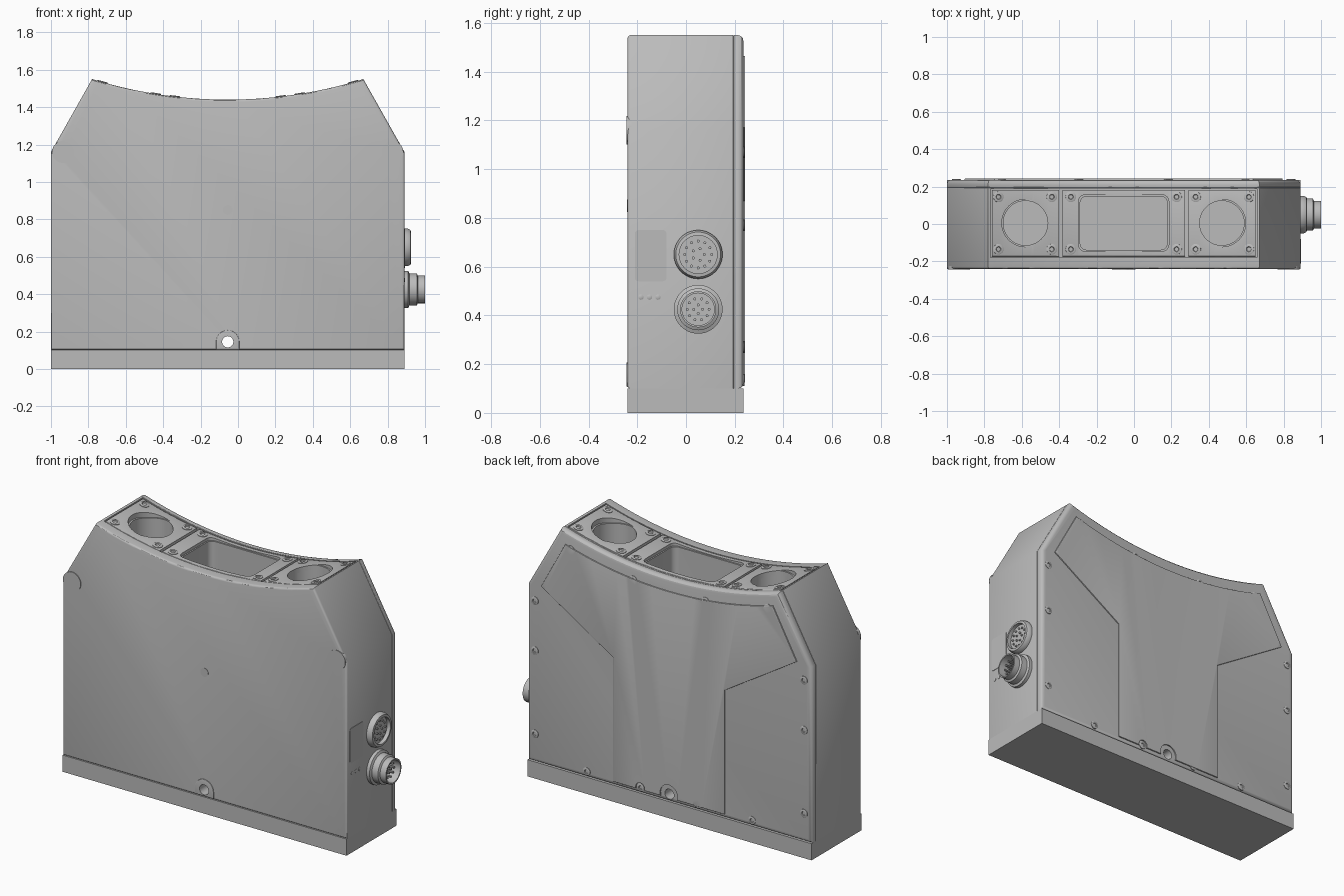
import bpy, bmesh, math
from mathutils import Vector, Matrix

if "Cube" in bpy.data.objects:
    bpy.data.objects.remove(bpy.data.objects["Cube"])

C = -0.055                     # centre line of the housing
HALF, SHOULDER = 0.945, 1.16   # half width, height where the slopes start
PEAK, DIP = 0.725, 1.44        # half width of the curved top, its lowest point
R = 2.444                      # radius of the curved top
FRONT, SEAM, BACK = -0.24, 0.195, 0.236

grey = bpy.data.materials.new("machined_grey")
grey.use_nodes = True
grey.diffuse_color = (0.5, 0.5, 0.5, 1)
grey.node_tree.nodes["Principled BSDF"].inputs["Base Color"].default_value = (0.5, 0.5, 0.5, 1)
parts = []


def finish(name, bm, cutter=False):
    bmesh.ops.recalc_face_normals(bm, faces=bm.faces[:])
    mesh = bpy.data.meshes.new(name)
    bm.to_mesh(mesh)
    bm.free()
    mesh.materials.append(grey)
    obj = bpy.data.objects.new(name, mesh)
    bpy.context.scene.collection.objects.link(obj)
    obj.hide_render = cutter
    if not cutter:
        parts.append(obj)
    return obj


def prism(name, pts, y0, y1, front=0, back=0, cutter=False):
    """Extrude an x/z outline along y, rounding the front and back rims."""
    bm = bmesh.new()
    face = bm.faces.new([bm.verts.new((C + x, y0, z)) for x, z in pts])
    out = bmesh.ops.extrude_face_region(bm, geom=[face], use_keep_orig=True)
    verts = [v for v in out["geom"] if isinstance(v, bmesh.types.BMVert)]
    bmesh.ops.translate(bm, verts=verts, vec=(0, y1 - y0, 0))
    bmesh.ops.recalc_face_normals(bm, faces=bm.faces[:])
    for y, width in ((y0, front), (y1, back)):
        if width:
            rim = [e for e in bm.edges if all(abs(v.co.y - y) < 1e-6 for v in e.verts)]
            bmesh.ops.bevel(bm, geom=rim, offset=width, segments=3, profile=0.5, affect='EDGES')
    return finish(name, bm, cutter)


def box(name, lo, hi, axis=2, radius=0, cutter=False):
    """Box whose edges along one axis are rounded."""
    bm = bmesh.new()
    bmesh.ops.create_cube(bm, size=1)
    lo, hi = Vector(lo), Vector(hi)
    for v in bm.verts:
        v.co = [(lo[i] + hi[i]) / 2 + v.co[i] * (hi[i] - lo[i]) for i in range(3)]
    if radius:
        edges = [e for e in bm.edges if abs(e.verts[0].co[axis] - e.verts[1].co[axis]) > 1e-5]
        bmesh.ops.bevel(bm, geom=edges, offset=radius, segments=6, profile=0.5, affect='EDGES')
    return finish(name, bm, cutter)


def lathe(name, profile, loc, axis, seg=32, cutter=False):
    """Turn a radius/height profile around an axis."""
    bm = bmesh.new()
    profile = [(0, profile[0][1])] + profile
    vs = [bm.verts.new((r, 0, h)) for r, h in profile]
    es = [bm.edges.new(p) for p in zip(vs, vs[1:])]
    bmesh.ops.spin(bm, geom=vs + es, cent=(0, 0, 0), axis=(0, 0, 1),
                   angle=math.tau, steps=seg)
    bmesh.ops.remove_doubles(bm, verts=bm.verts[:], dist=1e-5)
    turn = Vector(axis).to_track_quat('Z', 'Y').to_matrix().to_4x4()
    bm.transform(Matrix.Translation(loc) @ turn)
    return finish(name, bm, cutter)


def rod(name, r, length, loc, axis, seg=24, cutter=False):
    return lathe(name, [(r, 0), (r, length), (0, length)], loc, axis, seg, cutter)


def screw(name, loc, axis, r):
    lathe(name, [(r, -0.004), (r, 0.003), (0.85 * r, 0.005), (0.5 * r, 0.005),
                 (0.4 * r, 0.0005), (0, 0.0005)], loc, axis, 24)


def cut(targets, cutters):
    for obj in targets:
        bpy.context.view_layer.objects.active = obj
        for c in cutters:
            mod = obj.modifiers.new("cut", 'BOOLEAN')
            mod.operation, mod.object, mod.solver = 'DIFFERENCE', c, 'EXACT'
            bpy.ops.object.modifier_apply(modifier=mod.name)
    for c in cutters:
        bpy.data.objects.remove(c)


def top(u):
    return DIP + R - math.sqrt(R * R - u * u)


def arc(u0, u1, lift=0, n=24):
    us = [u0 + (u1 - u0) * i / n for i in range(n + 1)]
    return [(u, top(u) + lift) for u in us]


def strip(name, u0, u1, y0, y1, up, down, bevel=0, cutter=False):
    pts = arc(u0, u1, up) + arc(u1, u0, down)
    return prism(name, pts, y0, y1, bevel, bevel, cutter)


# Housing, rear cover and base slab
outline = ([(-HALF, 0.1), (-HALF, SHOULDER)] + arc(-PEAK, PEAK, n=40)
           + [(HALF, SHOULDER), (HALF, 0.1)])
housing = prism("housing", outline, FRONT, SEAM, 0.012, 0.003)
cover = prism("rear_cover", outline, SEAM, BACK, 0.003, 0.022)
box("base_slab", (C - HALF, FRONT, 0), (C + HALF, BACK, 0.1))

# Raised panel on the rear cover
panel = prism("rear_panel", [(-0.37, 0.125), (-0.37, 0.87), (-0.85, 1.17)]
              + arc(-0.69, 0.69, -0.075)
              + [(0.85, 1.17), (0.37, 0.87), (0.37, 0.125)], BACK - 0.01, 0.243, 0, 0.002)

# Front bosses around the mounting holes
holes = [(-0.88, SHOULDER), (0.88, SHOULDER), (0, 0.145)]
bosses = [rod("corner_boss", 0.059, 0.02, (C + u, FRONT + 0.016, z), (0, -1, 0), 40)
          for u, z in holes[:2]]
arch = [(0.062 * math.cos(a), 0.145 + 0.062 * math.sin(a))
        for a in [math.pi * i / 20 for i in range(21)]]
bosses.append(prism("lower_boss", arch + [(-0.062, 0.107), (0.062, 0.107)],
                    FRONT - 0.004, FRONT + 0.016, 0.002))

# Rear cover screws, with clearance notches in the panel
rear = [(s * u, z) for s in (-1, 1) for u, z in
        ((0.655, 1.44), (0.24, 1.37), (0.895, 1.07), (0.895, 0.77), (0.895, 0.27),
         (0.55, 0.135), (0.19, 0.135))]
for u, z in rear:
    screw("rear_screw", (C + u, BACK, z), (0, 1, 0), 0.024)
cut([panel], [rod("notch", 0.03, 0.1, (C + u, BACK - 0.05, z), (0, 1, 0), 24, True)
              for u, z in rear if z > 1.3 or u * u < 0.1]
    + [rod("notch", 0.058, 0.1, (C + u, BACK - 0.05, z), (0, 1, 0), 32, True)
       for u, z in holes])

# Mounting holes right through
cut([housing, cover] + bosses,
    [rod("bore", 0.03, 0.8, (C + u, -0.4, z), (0, 1, 0), 32, True) for u, z in holes])

# Top channel holding three window frames
Y0, Y1, MID = -0.178, 0.188, 0.005
cut([housing], [strip("channel", -0.712, 0.712, Y0, Y1, 0.1, -0.03, cutter=True)])
frames = [strip("window_frame", a, b, Y0 + 0.005, Y1 - 0.005, 0, -0.03, 0.003)
          for a, b in ((-0.705, -0.345), (-0.328, 0.328), (0.345, 0.705))]

# Deep window openings with a stepped rim
for frame, u in ((frames[0], -0.525), (frames[2], 0.525)):
    at = (C + u, MID, 0.9)
    rim = (C + u, MID, top(u) - 0.008)
    cut([frame], [rod("rim", 0.127, 0.2, rim, (0, 0, 1), 48, True)])
    cut([frame, housing], [rod("opening", 0.119, 1, at, (0, 0, 1), 48, True)])


def window(grow, z):
    return box("window", (C - 0.233 - grow, MID - 0.143 - grow, z),
               (C + 0.233 + grow, MID + 0.143 + grow, 2), 2, 0.035, True)


cut([frames[1]], [window(0.008, DIP - 0.006)])
cut([frames[1], housing], [window(0, 0.85)])

# Frame screws, square to the curve
for s in (-1, 1):
    for u in (0.67, 0.385, 0.283):
        for y in (MID - 0.14, MID + 0.14):
            slope = s * u / R
            screw("frame_screw", (C + s * u, y, top(u)), (-slope, 0, 1), 0.028)

# Plug on the front face
rod("front_plug", 0.026, 0.006, (C, FRONT + 0.004, 0.85), (0, -1, 0), 32)

# Side connectors with pins
SIDE, CY = C + HALF, 0.05
X = (1, 0, 0)
lathe("socket_connector", [(0.1, 0), (0.1, 0.018), (0.092, 0.033), (0.078, 0.035),
                           (0.078, 0.012), (0, 0.012)], (SIDE, CY, 0.65), X, 48)
lathe("plug_connector", [(0.1, 0), (0.1, 0.02), (0.086, 0.026), (0.086, 0.066),
                         (0.074, 0.072), (0.074, 0.11), (0.066, 0.11),
                         (0.066, 0.03), (0, 0.03)], (SIDE, CY, 0.425), X, 48)
for z, start, length, rings in ((0.65, 0.01, 0.01, ((0.055, 12), (0.025, 5))),
                                (0.425, 0.028, 0.055, ((0.045, 10), (0.018, 4)))):
    for r, n in rings:
        for i in range(n):
            a = math.tau * i / n
            rod("contact_pin", 0.006, length,
                (SIDE + start, CY + r * math.cos(a), z + r * math.sin(a)), X, 10)

# Indicator lights and the small side plate
for y in (-0.185, -0.15, -0.115):
    lathe("indicator", [(0.011, -0.002), (0.011, 0.002), (0.007, 0.004), (0, 0.004)],
          (SIDE, y, 0.475), X, 16)
box("side_plate", (SIDE - 0.002, -0.21, 0.54), (SIDE + 0.002, -0.08, 0.75), 0, 0.015)

# Smooth shading with crisp edges
bpy.ops.object.select_all(action='DESELECT')
for obj in parts:
    obj.select_set(True)
bpy.context.view_layer.objects.active = housing
bpy.ops.object.shade_smooth_by_angle(angle=math.radians(30))
